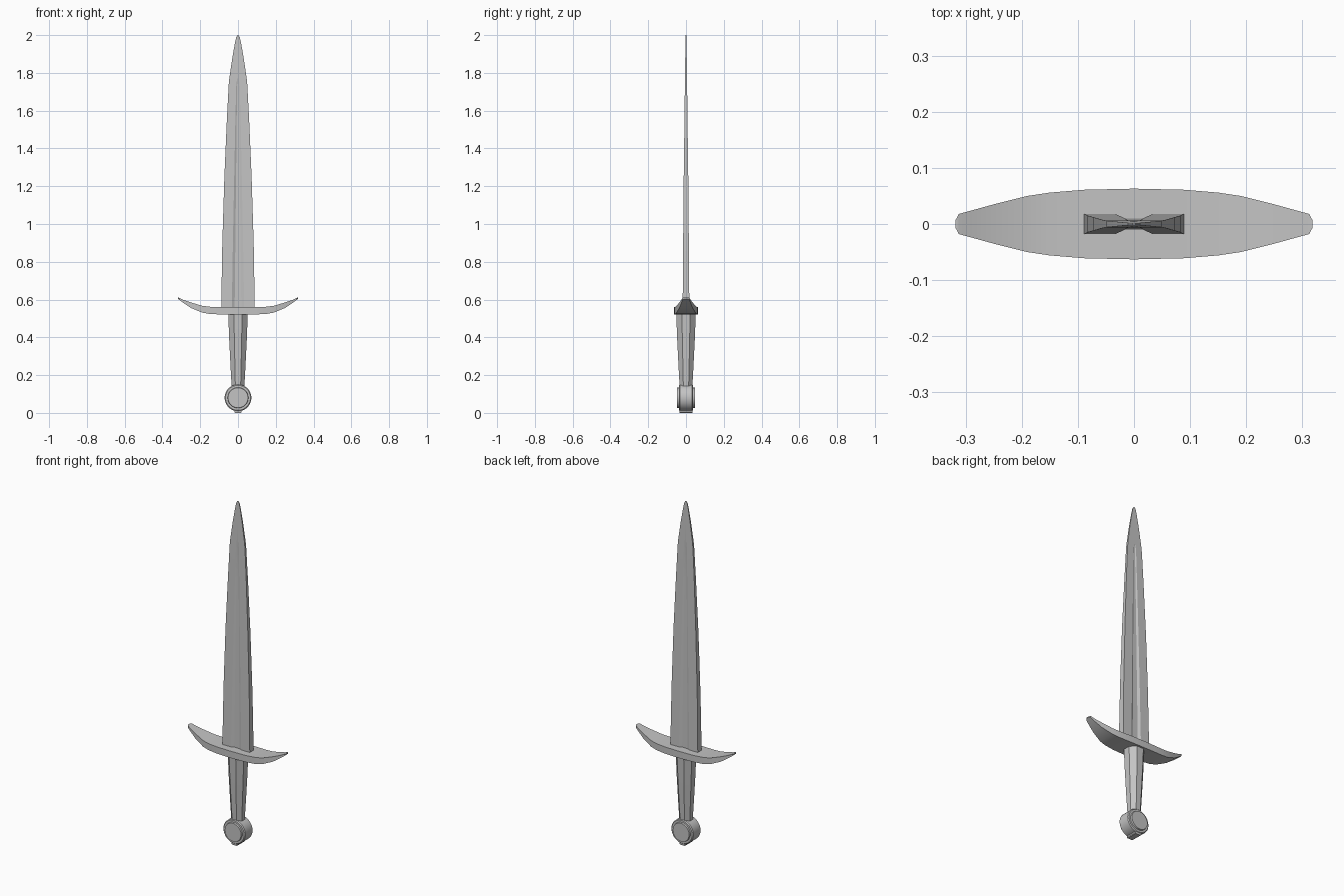
import bpy, bmesh, math

cube = bpy.data.objects.get("Cube")
if cube:
    bpy.data.objects.remove(cube, do_unlink=True)

# One plain steel grey for every part
steel = bpy.data.materials.new("steel grey")
steel.use_nodes = True
GREY = (0.55, 0.55, 0.55, 1)
steel.diffuse_color = GREY
steel.node_tree.nodes["Principled BSDF"].inputs["Base Color"].default_value = GREY


def loft(name, rings, angle=30):
    """Skin a list of equal-length point rings and cap both ends."""
    bm = bmesh.new()
    loops = [[bm.verts.new(p) for p in ring] for ring in rings]
    n = len(loops[0])
    for a, b in zip(loops, loops[1:]):
        for i in range(n):
            j = (i + 1) % n
            bm.faces.new((a[i], a[j], b[j], b[i]))
    bm.faces.new(loops[0])
    bm.faces.new(loops[-1])
    bmesh.ops.recalc_face_normals(bm, faces=bm.faces)
    mesh = bpy.data.meshes.new(name)
    bm.to_mesh(mesh)
    bm.free()
    mesh.materials.append(steel)
    ob = bpy.data.objects.new(name, mesh)
    bpy.context.collection.objects.link(ob)
    bpy.ops.object.select_all(action='DESELECT')
    ob.select_set(True)
    bpy.context.view_layer.objects.active = ob
    bpy.ops.object.shade_smooth_by_angle(angle=math.radians(angle))
    return ob


# Blade: height, half width, half thickness, groove half width, floor half width, floor depth
blade = [
    (0.54, 0.089, 0.018, 0.033, 0.018, 0.010),
    (0.90, 0.083, 0.015, 0.027, 0.014, 0.008),
    (1.25, 0.072, 0.012, 0.020, 0.010, 0.006),
    (1.55, 0.059, 0.008, 0.014, 0.007, 0.004),
    (1.74, 0.049, 0.006, 0.009, 0.004, 0.003),
    (1.77, 0.046, 0.0055, 0.004, 0.002, 0.0055),
    (1.88, 0.030, 0.004, 0.003, 0.001, 0.004),
    (1.96, 0.016, 0.0025, 0.002, 0.001, 0.0025),
    (1.99, 0.009, 0.002, 0.001, 0.0005, 0.002),
    (2.00, 0.003, 0.0015, 0.0005, 0.0002, 0.0015),
]
rings = []
for z, w, t, g, f, d in blade:
    front = [(-w, -t), (-g, -t), (-f, -d), (f, -d), (g, -t), (w, -t)]
    back = [(-x, -y) for x, y in front]
    rings.append([(x, y, z) for x, y in front + back])
loft("blade", rings, 15)

# Crossguard: distance along x, half depth, underside height, top height
guard = [
    (0.00, 0.063, 0.520, 0.560), (0.09, 0.061, 0.521, 0.560),
    (0.15, 0.056, 0.524, 0.562), (0.19, 0.050, 0.531, 0.567),
    (0.25, 0.035, 0.556, 0.585), (0.29, 0.024, 0.583, 0.599),
    (0.312, 0.018, 0.599, 0.610), (0.318, 0.007, 0.604, 0.610),
]
stations = [(-x, h, a, b) for x, h, a, b in guard[:0:-1]] + guard
loft("crossguard", [[(x, -h, a), (x, h, a), (x, h, b), (x, -h, b)]
                    for x, h, a, b in stations])

# Grip: tapered octagon
grip = [(0.13, 0.036), (0.25, 0.043), (0.40, 0.051), (0.53, 0.056)]
loft("grip", [[(r * math.cos(math.radians(22.5 + 45 * i)),
                r * math.sin(math.radians(22.5 + 45 * i)), z) for i in range(8)]
              for z, r in grip])

# Pommel: wheel with a raised disc on each face
wheel = [(0.047, 0.053), (0.038, 0.055), (0.038, 0.066), (0.033, 0.071)]
wheel = [(-y, r) for y, r in wheel] + [(y, r) for y, r in reversed(wheel)]
loft("pommel", [[(r * math.cos(math.tau * i / 32), y, 0.08 + r * math.sin(math.tau * i / 32))
                 for i in range(32)] for y, r in wheel])

# Small cap under the pommel
loft("pommel_cap", [[(-w, -h, z), (w, -h, z), (w, h, z), (-w, h, z)]
                    for z, w, h in [(0.0, 0.016, 0.033), (0.004, 0.019, 0.035), (0.025, 0.019, 0.035)]])
